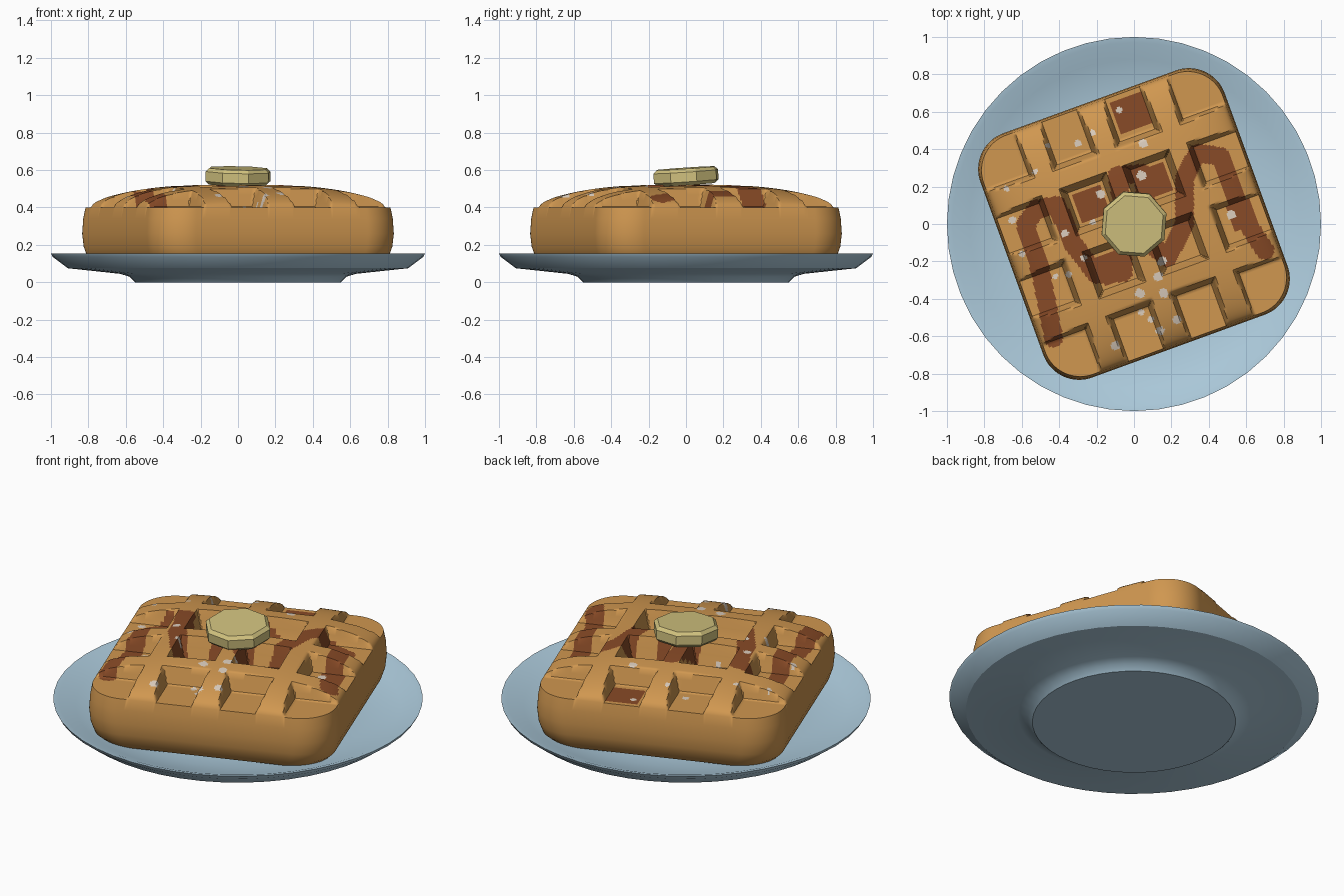
import bpy
import bmesh
import math
import random
from mathutils import Matrix, Vector

random.seed(4)
cube = bpy.data.objects.get("Cube")
if cube:
    bpy.data.objects.remove(cube, do_unlink=True)


def material(name, colour):
    mat = bpy.data.materials.new(name)
    mat.use_nodes = True
    mat.diffuse_color = (*colour, 1)
    mat.node_tree.nodes["Principled BSDF"].inputs["Base Color"].default_value = (*colour, 1)
    return mat


def finish(bm, name, mats, angle):
    """Turn a bmesh into a smooth-shaded object with sharp creases kept."""
    bmesh.ops.recalc_face_normals(bm, faces=bm.faces)
    mesh = bpy.data.meshes.new(name)
    bm.to_mesh(mesh)
    bm.free()
    for mat in mats:
        mesh.materials.append(mat)
    obj = bpy.data.objects.new(name, mesh)
    bpy.context.collection.objects.link(obj)
    bpy.ops.object.select_all(action='DESELECT')
    obj.select_set(True)
    bpy.context.view_layer.objects.active = obj
    bpy.ops.object.shade_smooth_by_angle(angle=math.radians(angle))
    return obj


plate_blue = material("plate blue", (0.42, 0.60, 0.72))
waffle_brown = material("waffle brown", (0.63, 0.31, 0.08))
syrup_brown = material("syrup brown", (0.25, 0.07, 0.02))
sugar_white = material("sugar white", (0.72, 0.62, 0.52))
butter_yellow = material("butter yellow", (0.64, 0.54, 0.21))

# Plate: profile spun around z
profile = [(0, 0), (0.55, 0), (0.58, 0.03), (0.63, 0.045), (0.91, 0.075), (0.99, 0.135),
           (1, 0.155), (0.97, 0.15), (0.88, 0.115), (0.72, 0.08), (0.6, 0.07), (0, 0.07)]
bm = bmesh.new()
points = [bm.verts.new((r, 0, z)) for r, z in profile]
edges = [bm.edges.new(pair) for pair in zip(points, points[1:])]
bmesh.ops.spin(bm, geom=points + edges, cent=(0, 0, 0), axis=(0, 0, 1),
               angle=math.tau, steps=48, use_merge=True)
bmesh.ops.remove_doubles(bm, verts=bm.verts, dist=0.0001)
finish(bm, "plate", [plate_blue], 30)

# Waffle settings
HALF, CORNER, FLOOR, DOME = 0.68, 0.2, 0.4, 0.122
PITCH, POCKET, WALL_SLOPE = 0.36, 0.1, 3.5
TURN = Matrix.Rotation(math.radians(20), 4, 'Z')


def round_corner(u, v):
    """Map a square's corner patch onto a quarter disc."""
    core = HALF - CORNER
    p, q = abs(u) - core, abs(v) - core
    if p <= 0 or q <= 0:
        return u, v
    k = max(p, q) / math.hypot(p, q)
    return math.copysign(core + p * k, u), math.copysign(core + q * k, v)


def pocket_offset(t):
    """Distance from the nearest pocket centre; outer pockets stay open at the rim."""
    t = abs(t)
    if t > 1.5 * PITCH:
        return 0
    return min(abs(t - PITCH / 2), abs(t - 1.5 * PITCH))


def top_height(u, v, x, y):
    swell = (1 - min(1, abs(u / HALF)) ** 3) * (1 - min(1, abs(v / HALF)) ** 3)
    dome = FLOOR + DOME * max(0, swell) ** 0.6
    reach = max(pocket_offset(x), pocket_offset(y))
    return min(dome, FLOOR + max(0, reach - POCKET) * WALL_SLOPE)


# Waffle top: fine grid rounded, domed and pressed with pockets
bm = bmesh.new()
bmesh.ops.create_grid(bm, x_segments=152, y_segments=152, size=HALF)
for vert in bm.verts:
    u, v = vert.co.x, vert.co.y
    x, y = round_corner(u, v)
    vert.co = (x, y, top_height(u, v, x, y))

# Waffle sides: border pulled down in rings, then closed
rim = [e for e in bm.edges if e.is_boundary]
scale = 1
for new_scale, z in [(1.015, 0.34), (1.022, 0.26), (1.012, 0.19), (0.985, 0.13), (0.93, 0.09)]:
    out = bmesh.ops.extrude_edge_only(bm, edges=rim)["geom"]
    for vert in (g for g in out if isinstance(g, bmesh.types.BMVert)):
        vert.co = (vert.co.x * new_scale / scale, vert.co.y * new_scale / scale, z)
    rim = [g for g in out if isinstance(g, bmesh.types.BMEdge) and g.is_boundary]
    scale = new_scale
bmesh.ops.holes_fill(bm, edges=rim, sides=0)
bmesh.ops.transform(bm, matrix=TURN, verts=bm.verts)

# Syrup trail, syrup pools and sugar flecks painted on the top faces
trail = [(-0.43, -0.61), (-0.5, -0.25), (-0.58, 0), (-0.52, 0.08), (-0.41, 0.1), (-0.33, -0.1),
         (-0.2, -0.27), (-0.06, -0.26), (-0.06, 0.1), (-0.09, 0.26), (0.05, 0.27), (0.08, -0.1),
         (0.18, -0.18), (0.27, 0), (0.27, 0.25), (0.34, 0.38), (0.46, 0.36), (0.54, 0.15),
         (0.62, -0.02), (0.7, -0.14)]
trail = [Vector(p) for p in trail]
pools = [(0.19, 0.56, 0.09), (-0.18, 0.18, 0.08), (0.18, 0.18, 0.08), (-0.18, -0.18, 0.08),
         (0.56, -0.15, 0.07)]
flecks = [(-0.08, 0.61), (-0.46, 0.42), (-0.3, 0.43), (-0.22, 0.49), (-0.68, 0.19),
          (-0.65, 0.02), (0.04, 0.26), (0.05, 0.43), (-0.18, 0.16), (-0.22, 0.01),
          (-0.37, -0.05), (-0.27, -0.18), (-0.35, -0.27), (-0.42, -0.28), (-0.6, -0.16),
          (0.03, -0.37), (0.16, -0.37), (0.13, -0.28), (0.15, -0.2), (0.04, -0.47),
          (0.09, -0.51), (0.23, -0.51), (0.14, -0.57), (-0.1, -0.65), (0.52, 0.05),
          (-0.53, 0.28)]
flecks = [(Vector(p), random.uniform(0.014, 0.027)) for p in flecks]


def distance(p, a, b):
    along = max(0, min(1, (p - a).dot(b - a) / (b - a).length_squared))
    return (p - a - (b - a) * along).length


def paint(p):
    if any((p - centre).length < size for centre, size in flecks):
        return 2
    if any(distance(p, a, b) < 0.05 for a, b in zip(trail, trail[1:])):
        return 1
    flat = TURN.inverted() @ p.to_3d()
    if any(max(abs(flat.x - u), abs(flat.y - v)) < size for u, v, size in pools):
        return 1
    return 0


for face in bm.faces:
    centre = face.calc_center_median()
    if centre.z > FLOOR - 0.001:
        face.material_index = paint(centre.to_2d())
finish(bm, "waffle", [waffle_brown, syrup_brown, sugar_white], 40)

# Butter: tilted octagonal pat with softened edges
bm = bmesh.new()
bmesh.ops.create_cone(bm, cap_ends=True, segments=8, radius1=0.182, radius2=0.182, depth=0.088)
caps = [e for e in bm.edges if abs(e.verts[0].co.z - e.verts[1].co.z) < 0.01]
bmesh.ops.bevel(bm, geom=caps, offset=0.018, segments=1, affect='EDGES')
butter = finish(bm, "butter_pat", [butter_yellow], 25)
butter.location.z = 0.566
butter.rotation_euler = (math.radians(4), 0, math.radians(18))
